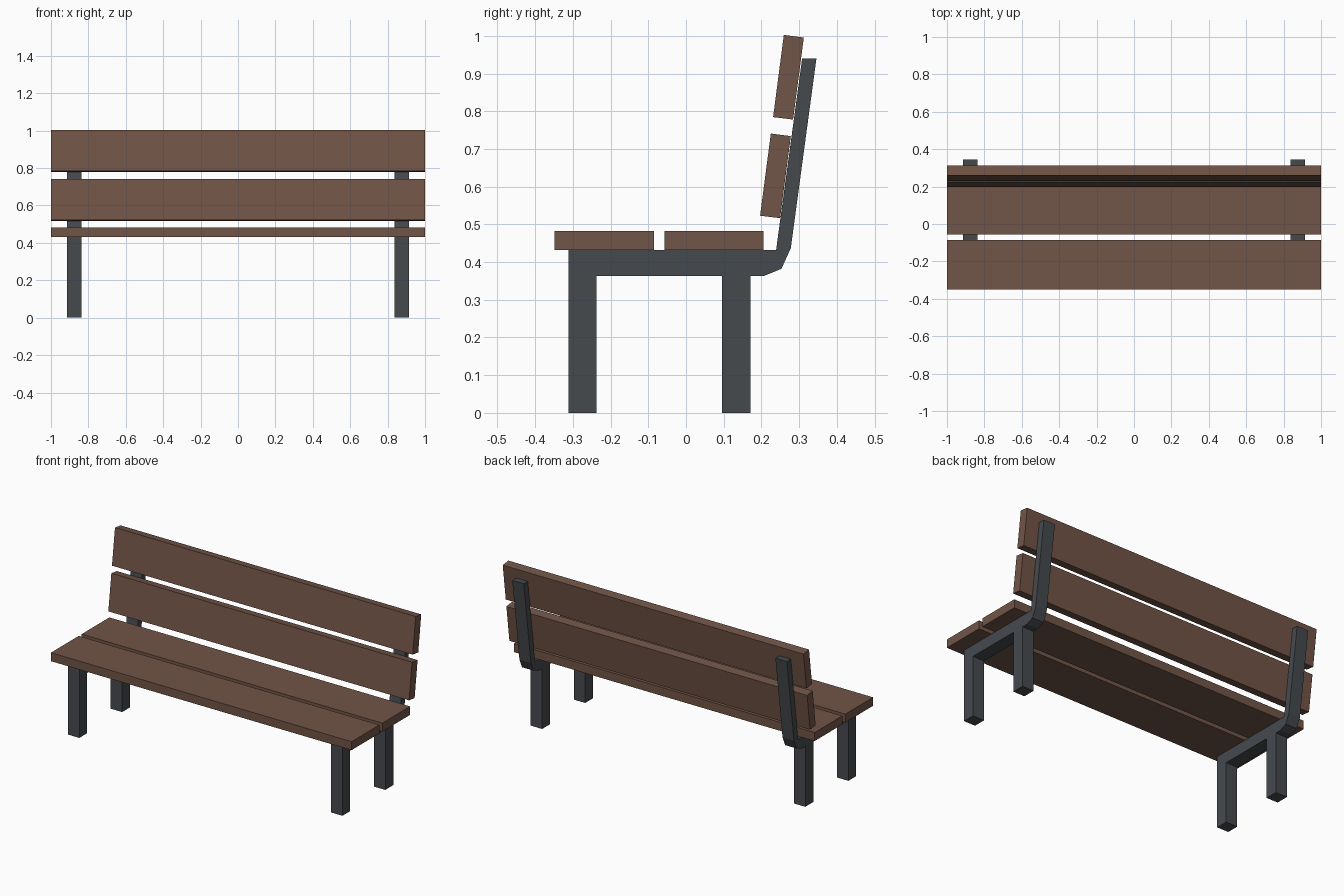
import bpy, bmesh

if "Cube" in bpy.data.objects:
    bpy.data.objects.remove(bpy.data.objects["Cube"])


def material(name, color):
    m = bpy.data.materials.new(name)
    m.diffuse_color = (*color, 1)
    m.use_nodes = True
    m.node_tree.nodes["Principled BSDF"].inputs["Base Color"].default_value = m.diffuse_color
    return m


wood = material("brown wood", (0.165, 0.090, 0.063))
metal = material("dark grey metal", (0.061, 0.068, 0.076))


def extrude_profile(name, points, x0, x1, mat):
    """Extrude a closed (y, z) outline along x."""
    bm = bmesh.new()
    face = bm.faces.new([bm.verts.new((x0, y, z)) for y, z in points])
    ext = bmesh.ops.extrude_face_region(bm, geom=[face])
    verts = [v for v in ext["geom"] if isinstance(v, bmesh.types.BMVert)]
    bmesh.ops.translate(bm, verts=verts, vec=(x1 - x0, 0, 0))
    bmesh.ops.recalc_face_normals(bm, faces=bm.faces)
    mesh = bpy.data.meshes.new(name)
    bm.to_mesh(mesh)
    bm.free()
    mesh.materials.append(mat)
    ob = bpy.data.objects.new(name, mesh)
    bpy.context.collection.objects.link(ob)
    return ob


# Seat planks
for name, y0, y1 in (("front_seat_plank", -0.349, -0.085),
                     ("rear_seat_plank", -0.057, 0.206)):
    extrude_profile(name, [(y0, 0.432), (y1, 0.432), (y1, 0.483), (y0, 0.483)],
                    -1, 1, wood)

# Leaning backrest planks: same section, shifted along the upright
section = [(0.1965, 0.523), (0.2495, 0.5165), (0.278, 0.734), (0.225, 0.741)]
for name, dy, dz in (("lower_back_plank", 0, 0), ("upper_back_plank", 0.0345, 0.2615)):
    extrude_profile(name, [(y + dy, z + dz) for y, z in section], -1, 1, wood)

# Side frames: front leg, rail, rear leg and bent upright in one outline
frame = [(-0.312, 0), (-0.238, 0), (-0.238, 0.363), (0.095, 0.363),
         (0.095, 0), (0.171, 0), (0.171, 0.363), (0.206, 0.363),
         (0.253, 0.382), (0.278, 0.437), (0.346, 0.940), (0.308, 0.940),
         (0.239, 0.432), (-0.312, 0.432)]
for name, x in (("left_frame", -0.875), ("right_frame", 0.875)):
    extrude_profile(name, frame, x - 0.038, x + 0.038, metal)
